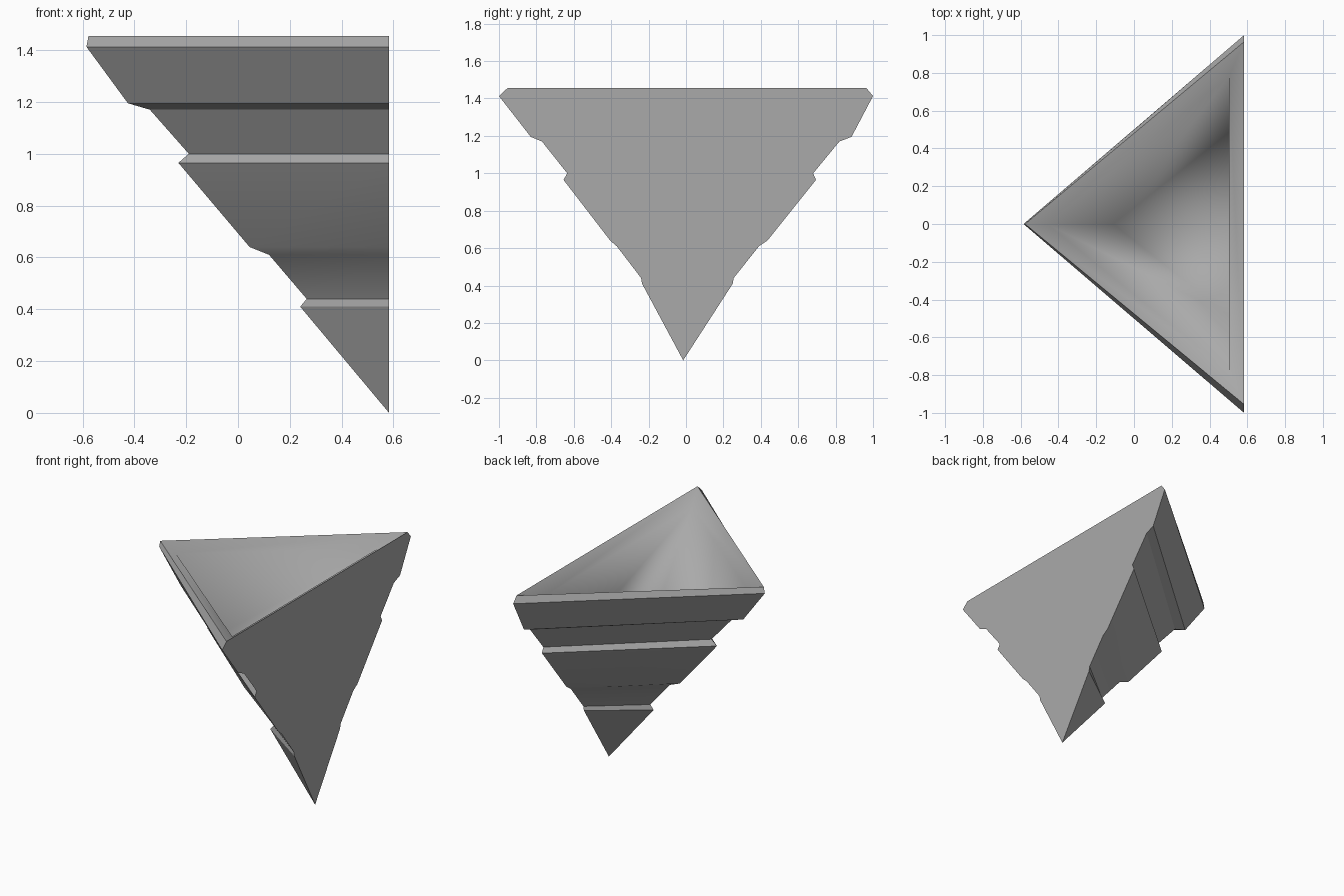
import bpy, bmesh, math

if "Cube" in bpy.data.objects:
    bpy.data.objects.remove(bpy.data.objects["Cube"], do_unlink=True)

BACK = 0.583   # flat mounting face
WALL = 0.08    # shell thickness

# Stepped outer profile: height, nose x, rear corner -y, rear corner +y
outer = [
    (0.41, 0.24, -0.235, 0.25),
    (0.44, 0.265, -0.24, 0.255),
    (0.61, 0.12, -0.37, 0.39),
    (0.64, 0.045, -0.405, 0.435),
    (0.965, -0.23, -0.655, 0.695),
    (1.0, -0.19, -0.635, 0.68),
    (1.17, -0.34, -0.77, 0.82),
    (1.195, -0.425, -0.83, 0.885),
    (1.413, -0.585, -1.0, 1.0),
    (1.455, -0.577, -0.955, 0.965),
]
# Hollow inside: height, nose x, half width
inner = [(1.4, -0.46, 0.78), (0.965, -0.11, 0.485)]

bm = bmesh.new()


def ring(z, nose, low, high, back):
    return [bm.verts.new(p) for p in ((nose, 0, z), (back, low, z), (back, high, z))]


def bridge(a, b):
    return [bm.faces.new((a[i], a[(i + 1) % 3], b[(i + 1) % 3], b[i])) for i in range(3)]


def cap(point, r):
    v = bm.verts.new(point)
    return [bm.faces.new((v, r[i], r[(i + 1) % 3])) for i in range(3)]


# Outer shell, rim and hollow as one chain of triangular sections
shell = [ring(*row, BACK) for row in outer]
hollow = [ring(z, n, -w, w, BACK - WALL) for z, n, w in inner]
cap((BACK, -0.015, 0), shell[0])
for a, b in zip(shell, shell[1:]):
    bridge(a, b)
inside = bridge(shell[-1], hollow[0]) + bridge(hollow[0], hollow[1])
inside += cap((BACK - WALL, 0, 0.25), hollow[1])
bmesh.ops.recalc_face_normals(bm, faces=bm.faces)

# Soft hollow, crisp outer corners
for f in bm.faces:
    f.smooth = True
for e in bm.edges:
    soft = all(f in inside for f in e.link_faces)
    e.smooth = soft or e.calc_face_angle(0) < math.radians(30)

mesh = bpy.data.meshes.new("corner_sconce")
bm.to_mesh(mesh)
bm.free()
sconce = bpy.data.objects.new("corner_sconce", mesh)
bpy.context.collection.objects.link(sconce)

# Plain grey finish
grey = bpy.data.materials.new("plain_grey")
grey.use_nodes = True
color = (0.4, 0.4, 0.4, 1)
grey.diffuse_color = color
for node in grey.node_tree.nodes:
    if node.type == "BSDF_PRINCIPLED":
        node.inputs["Base Color"].default_value = color
mesh.materials.append(grey)
